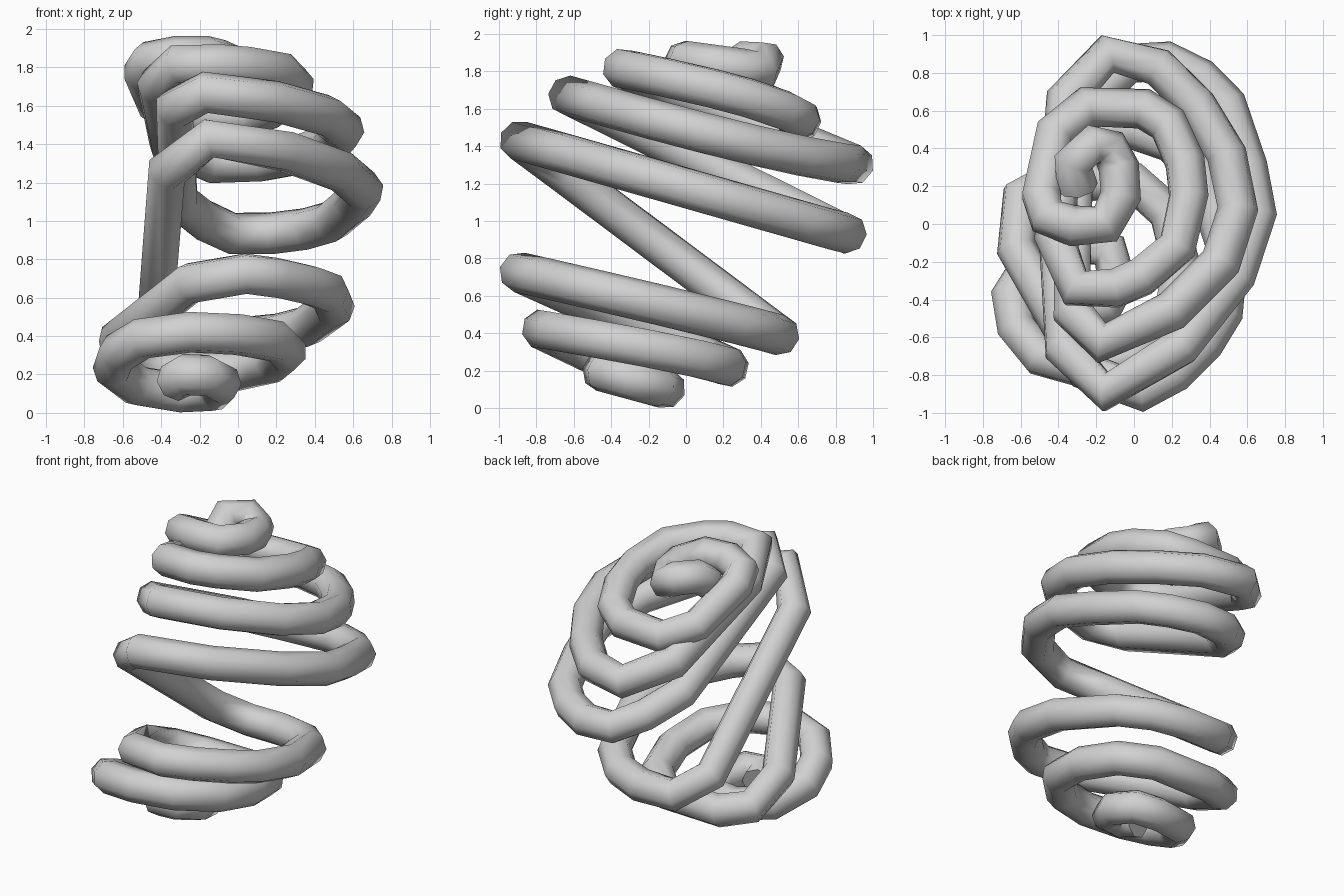
import bpy

cube = bpy.data.objects.get("Cube")
if cube:
    bpy.data.objects.remove(cube, do_unlink=True)

TUBE_RADIUS = 0.109

# Each turn: height at its back, height at its front, bend of its climb (1 is straight),
# plan points sweeping back to front, then the points of the drop to the next turn
top_curl = (1.8, 1.855, 1,
            [(-.13, .4), (-.08, .3), (-.07, .15), (-.15, 0), (-.32, -.01)],
            [(-.46, .04), (-.49, .15), (-.42, .48)])
upper_turn = (1.535, 1.815, .68,
              [(-.25, .62), (.05, .61), (.18, .53), (.27, .33), (.29, .15), (.23, -.12), (.04, -.28), (-.1, -.34), (-.31, -.34)],
              [(-.42, -.07), (-.36, .66)])
wide_turn = (1.3, 1.67, 1.2,
             [(-.14, .9), (.13, .83), (.33, .63), (.49, .37), (.55, .08), (.46, -.2), (.2, -.46), (-.17, -.63)],
             [(-.33, -.46), (-.31, .5), (-.18, .71)])
widest_turn = (.935, 1.43, 1,
               [(-.03, .85), (.17, .86), (.35, .77), (.49, .63), (.6, .3), (.65, .05), (.54, -.28), (.25, -.65), (-.15, -.89)],
               [(-.37, -.66), (-.43, .34)])
lower_turn = (.39, .725, .94,
              [(-.26, .5), (0, .5), (.2, .43), (.36, .27), (.5, -.15), (.47, -.47), (.37, -.63), (.21, -.79), (.04, -.89)],
              [(-.25, -.78), (-.62, -.13), (-.6, .14)])
small_turn = (.22, .42, .85,
              [(-.42, .23), (0, .22), (.18, .06), (.25, -.22), (.2, -.5), (0, -.7), (-.25, -.77)],
              [(-.5, -.7), (-.62, -.55), (-.65, -.38), (-.53, -.19)])
bottom_curl = (.105, .2, 1,
               [(-.3, -.11), (-.13, -.14), (-.09, -.3), (-.16, -.44), (-.28, -.46)],
               [(-.32, -.34)])
turns = [top_curl, upper_turn, wide_turn, widest_turn, lower_turn, small_turn, bottom_curl]


def slope_points(points, start, end, bend=1):
    """Lift plan points onto a slope in y between two (y, z) ends."""
    (y0, z0), (y1, z1) = start, end
    return [(x, y, z0 + (z1 - z0) * max(0, (y - y0) / (y1 - y0)) ** bend) for x, y in points]


# Hooked upper end, followed by all turns downwards
path = [(-.3, .2, 1.77), (-.32, .33, 1.86), (-.22, .42, 1.855)]
for i, (back_z, front_z, bend, sweep, drop) in enumerate(turns):
    back = (sweep[0][1], back_z)
    front = (sweep[-1][1], front_z)
    path += slope_points(sweep, back, front, bend)
    following = turns[i + 1] if i + 1 < len(turns) else turns[i]
    path += slope_points(drop, front, (following[3][0][1], following[0]))

# One round tube along the path
curve = bpy.data.curves.new("coil_tube", "CURVE")
curve.dimensions = "3D"
curve.bevel_depth = TUBE_RADIUS
curve.bevel_resolution = 2
curve.use_fill_caps = True
spline = curve.splines.new("POLY")
spline.points.add(len(path) - 1)
for point, position in zip(spline.points, path):
    point.co = (*position, 1)

coil = bpy.data.objects.new("coil_tube", curve)
bpy.context.collection.objects.link(coil)
bpy.ops.object.select_all(action="DESELECT")
coil.select_set(True)
bpy.context.view_layer.objects.active = coil
bpy.ops.object.convert(target="MESH")
coil = bpy.context.view_layer.objects.active
bpy.ops.object.shade_smooth()

# Plain grey finish
grey = bpy.data.materials.new("plain_grey")
grey.use_nodes = True
colour = (.64, .64, .64, 1)
grey.diffuse_color = colour
grey.node_tree.nodes["Principled BSDF"].inputs["Base Color"].default_value = colour
coil.data.materials.clear()
coil.data.materials.append(grey)
